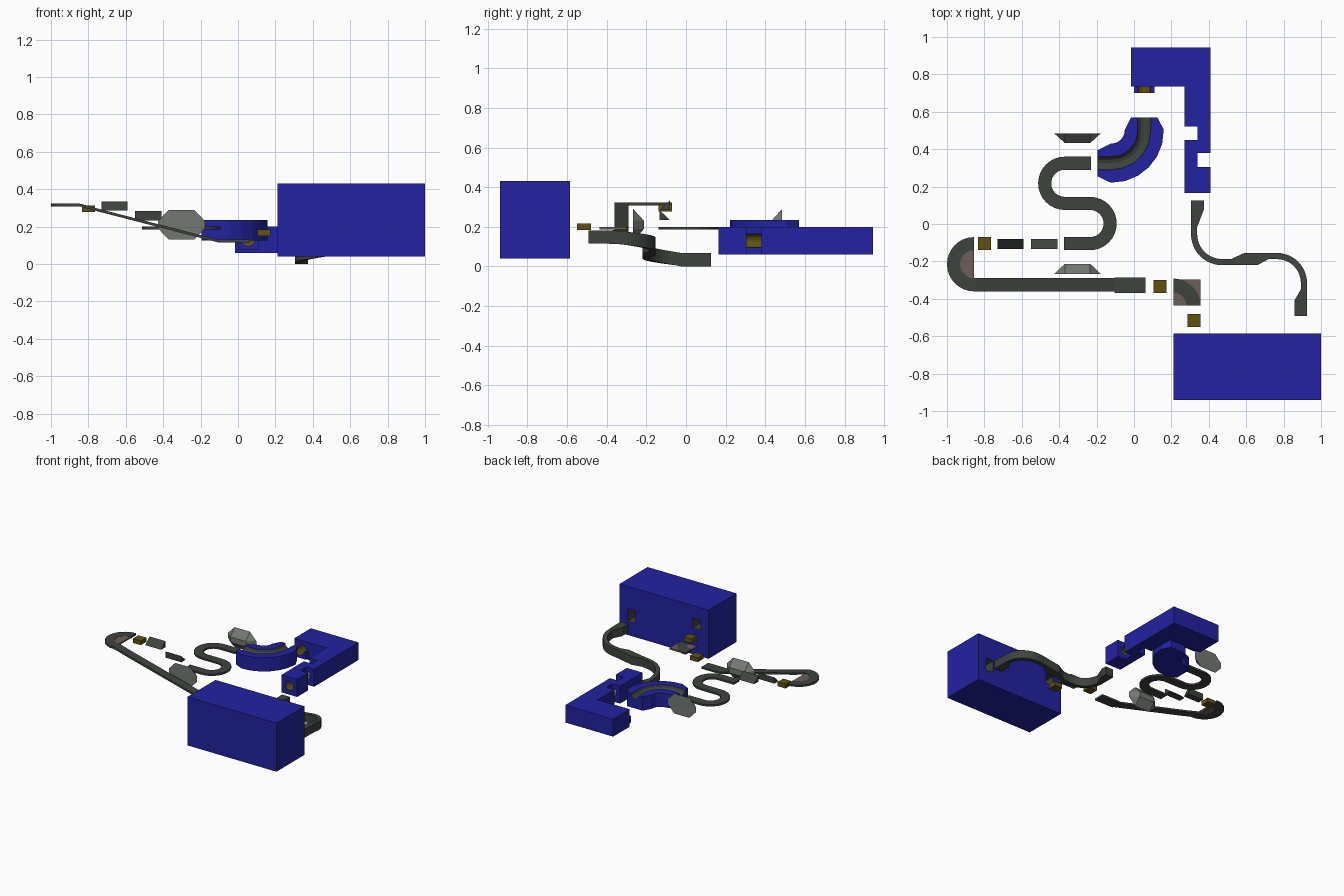
import bpy, bmesh, math
from math import cos, sin, radians

if "Cube" in bpy.data.objects:
    bpy.data.objects.remove(bpy.data.objects["Cube"])

def mat(name, c):
    m = bpy.data.materials.new(name)
    m.diffuse_color = (*c, 1)
    m.use_nodes = True
    m.node_tree.nodes["Principled BSDF"].inputs["Base Color"].default_value = m.diffuse_color
    return m

BLUE = mat("blue", (0.016, 0.016, 0.36))
TRACK = mat("dark_grey", (0.048, 0.057, 0.046))
GREY = mat("light_grey", (0.17, 0.19, 0.17))
BRASS = mat("brass", (0.115, 0.082, 0.006))
BROWN = mat("taupe", (0.15, 0.118, 0.096))

def finish(name, bm, *mats):
    bmesh.ops.recalc_face_normals(bm, faces=bm.faces[:])
    me = bpy.data.meshes.new(name)
    bm.to_mesh(me)
    bm.free()
    for m in mats:
        me.materials.append(m)
    ob = bpy.data.objects.new(name, me)
    bpy.context.collection.objects.link(ob)
    return ob

def loft(name, rings, mats, side_index=None):
    """Closed rings joined in order, capped at both ends."""
    bm = bmesh.new()
    vs = [[bm.verts.new(p) for p in r] for r in rings]
    n = len(rings[0])
    for a, b in zip(vs, vs[1:]):
        for i in range(n):
            f = bm.faces.new((a[i], a[(i + 1) % n], b[(i + 1) % n], b[i]))
            f.material_index = side_index(i) if side_index else 0
    bm.faces.new(vs[0])
    bm.faces.new(vs[-1])
    return finish(name, bm, *mats)

def prism(name, pts, z0, z1, *mats):
    return loft(name, [[(x, y, z) for x, y in pts] for z in (z0, z1)], mats)

def box(name, x0, x1, y0, y1, z0, z1, *mats):
    return prism(name, [(x0, y0), (x1, y0), (x1, y1), (x0, y1)], z0, z1, *mats)

def polar(cx, cy, r, a):
    return (cx + r * cos(radians(a)), cy + r * sin(radians(a)))

def arc(cx, cy, ra, rb, a0, a1, z0, z1=None, n=12):
    """Edge pairs (A, B, bottom z) round an arc."""
    z1 = z0 if z1 is None else z1
    return [(polar(cx, cy, ra, a0 + (a1 - a0) * i / n),
             polar(cx, cy, rb, a0 + (a1 - a0) * i / n),
             z0 + (z1 - z0) * i / n) for i in range(n + 1)]

def ribbon(name, pairs, h, m=TRACK):
    return loft(name, [[(*a, z), (*b, z), (*b, z + h), (*a, z + h)]
                       for a, b, z in pairs], [m])

def cut(ob, cutter):
    mod = ob.modifiers.new("cut", 'BOOLEAN')
    mod.operation, mod.solver, mod.object = 'DIFFERENCE', 'EXACT', cutter
    dg = bpy.context.evaluated_depsgraph_get()
    me = bpy.data.meshes.new_from_object(ob.evaluated_get(dg))
    ob.modifiers.clear()
    ob.data = me

def make_cutter(ob):
    for p in ob.data.polygons:
        p.material_index = 1
    ob.hide_render = True
    return ob

def remove(*obs):
    for o in obs:
        bpy.data.objects.remove(o)

# Large box with two square openings in its back
house = box("large_box", 0.21, 1.0, -0.94, -0.585, 0.04, 0.43, BLUE, TRACK)
for x, z0, z1 in ((0.893, 0.15, 0.25), (0.318, 0.25, 0.33)):
    c = make_cutter(box("opening_cutter", x - .035, x + .035, -0.75, -0.5, z0, z1, BLUE, TRACK))
    cut(house, c)
    remove(c)

# L-shaped block with notches and a brass-lined round tunnel
block = prism("l_block", [
    (-.015, .945), (-.015, .735), (.27, .735), (.27, .52), (.34, .52), (.34, .45),
    (.27, .45), (.27, .165), (.41, .165), (.41, .305), (.34, .305), (.34, .38),
    (.41, .38), (.41, .945)], .06, .20, BLUE, BRASS)
lip = box("block_lip", 0, .11, .70, .735, .075, .13, BLUE, BRASS)

def tunnel(x, y0, y1):
    ring = [(x + .035 * cos(t), .13 + .035 * sin(t))
            for t in (2 * math.pi * (i + .5) / 16 for i in range(16))]
    return make_cutter(loft("tunnel_cutter", [[(u, y, v) for u, v in ring] for y in (y0, y1)],
                            [BLUE, BRASS]))

t1, t2 = tunnel(.34, .1, .84), tunnel(.055, .65, .84)
cut(block, t1)
cut(block, t2)
cut(lip, t2)
remove(t1, t2)

# Curved blue trough with a grey half-round channel
C, R, r, zb, zt = (-.12, .5), .175, .035, .125, .235
stations = [((.055, .57), 0, .07), ((.055, .505), 0, .104)]
stations += [(polar(*C, R, -a), -a, .105) for a in (15, 30, 45, 60, 75)]
stations += [((-.125, .325), -90, .104), ((-.195, .325), -90, .07)]
rings = []
for (x, y), a, w in stations:
    prof = [(-w, zb), (w, zb), (w, zt)]
    prof += [(r * cos(radians(t)), zt - r * sin(radians(t))) for t in range(0, 181, 30)]
    prof += [(-w, zt)]
    rings.append([(x + o * cos(radians(a)), y + o * sin(radians(a)), z) for o, z in prof])
loft("curved_trough", rings, [BLUE, TRACK], lambda i: 1 if 3 <= i <= 8 else 0)

# Flat S-shaped track
s = [((-.23, .36), (-.23, .29), .185)]
s += arc(-.37, .2175, .1425, .0725, 90, 270, .185, n=16)
s += arc(-.235, .0025, .0725, .1425, 90, -90, .185, n=16)
s += [((-.375, -.07), (-.375, -.14), .185)]
ribbon("s_track", s, .015)

# Climbing track on the right with widened joints
p = [((.305, .125), (.375, .125), 0), ((.305, .08), (.375, .08), 0),
     ((.305, -.02), (.336, -.02), 0)]
p += arc(.47, -.055, .165, .132, 180, 270, .006, .04)
p += [((.52, -.22), (.52, -.187), .045), ((.59, -.22), (.59, -.155), .055),
      ((.66, -.22), (.66, -.155), .065), ((.72, -.187), (.72, -.155), .075)]
p += arc(.765, -.315, .127, .16, 90, 0, .08, .11)
p += [((.892, -.35), (.925, -.35), .113), ((.857, -.41), (.925, -.41), .115),
      ((.857, -.493), (.925, -.493), .115)]
ribbon("climbing_track", p, .067)

# Half-round turn with infill, ramp and landing plate
ribbon("turn_track", arc(-.855, -.215, .145, .075, 90, 270, .308, n=16), .015)
prism("turn_infill", [polar(-.855, -.215, .075, 90 + 180 * i / 16) for i in range(17)],
      .309, .321, BROWN)
ribbon("ramp", [((x, -.36), (x, -.29), z) for x, z in
                ((-.855, .308), (-.84, .307), (-.76, .284), (-.105, .115))], .015)
box("landing_plate", -.105, .062, -.37, -.285, .115, .13, TRACK)

# Quarter turn with infill on both sides of the band
Q = (.21, -.437)
ribbon("quarter_track", arc(*Q, .145, .07, 0, 90, .185), .015)
prism("quarter_inner_infill", [Q] + [polar(*Q, .07, 7.5 * i) for i in range(13)], .186, .199, BROWN)
prism("quarter_outer_infill", [(.355, -.298), (.21, -.298)] +
      [(x, min(y, -.2981)) for x, y in (polar(*Q, .1449, 90 - 7.5 * i) for i in range(2, 13))],
      .186, .199, BROWN)

# Square brass plates
for name, x, y, z in (("upper", -.80, -.105, .278), ("middle", .14, -.335, .15),
                      ("lower", .32, -.515, .183)):
    box(name + "_brass_plate", x - .035, x + .035, y - .035, y + .035, z, z + .034, BRASS)

# Small wedges, sloping in opposite directions
for name, x0, z0, back in (("upper_wedge", -.73, .285, -.08), ("lower_wedge", -.55, .233, -.133)):
    front = -.213 - back
    loft(name, [[(x, back, z0), (x, front, z0), (x, back, z0 + .05)]
                for x in (x0, x0 + .14)], [TRACK])

# Faceted octagonal bumpers facing each other
for name, y0, y1 in (("front_bumper", -.267, -.213), ("back_bumper", .485, .433)):
    bm = bmesh.new()
    for sx in (-1, 1):
        for sz in (-1, 1):
            for x, y, z in ((.125, y0, .02), (.068, y0, .08), (.068, y1, .022)):
                bm.verts.new((-.302 + sx * x, y, .21 + sz * z))
    bmesh.ops.convex_hull(bm, input=bm.verts[:])
    bmesh.ops.dissolve_limit(bm, angle_limit=.01, verts=bm.verts[:], edges=bm.edges[:])
    finish(name, bm, GREY)
